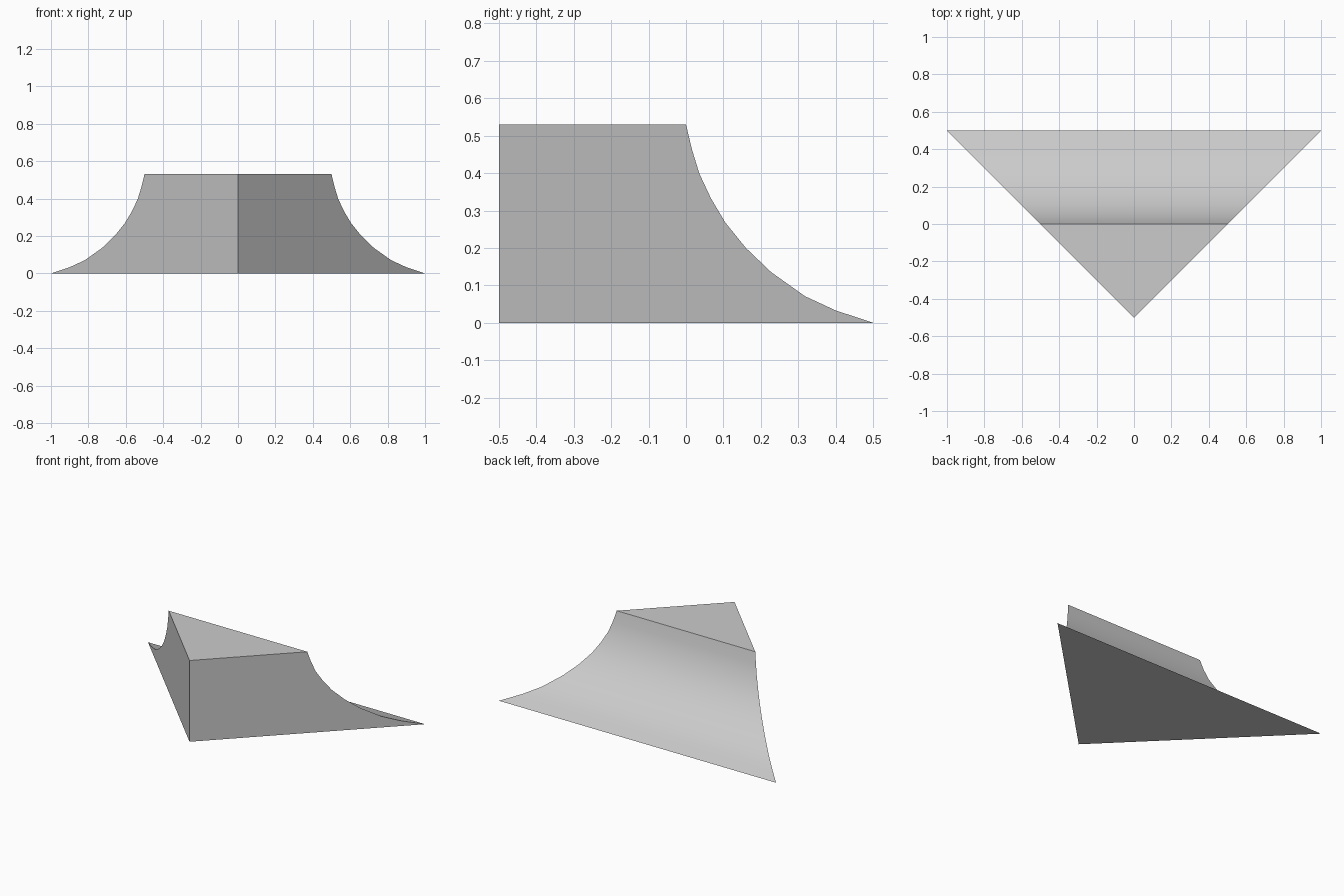
import bpy
import bmesh
import math

cube = bpy.data.objects.get("Cube")
if cube:
    bpy.data.objects.remove(cube, do_unlink=True)

# Single grey material
grey = bpy.data.materials.new("light_grey")
grey.use_nodes = True
colour = (0.6, 0.6, 0.6, 1)
grey.diffuse_color = colour
grey.node_tree.nodes["Principled BSDF"].inputs["Base Color"].default_value = colour

# Side profile (y, z): front corner, top edge, then the concave slope to the back
FRONT = -0.5
profile = [(FRONT, 0), (FRONT, 0.53), (0, 0.53), (0.016, 0.463), (0.036, 0.398),
           (0.067, 0.332), (0.105, 0.268), (0.16, 0.2), (0.228, 0.135),
           (0.318, 0.071), (0.4, 0.033), (0.5, 0)]

# Widen the profile from the front corner to both sides
bm = bmesh.new()
left, right = ([bm.verts.new((side * (y - FRONT), y, z)) for y, z in profile]
               for side in (1, -1))
bm.faces.new(left)
bm.faces.new(right[::-1])
count = len(profile)
for i in range(count):
    j = (i + 1) % count
    bm.faces.new((left[i], right[i], right[j], left[j]))

# Close the sharp front corner
bmesh.ops.remove_doubles(bm, verts=bm.verts, dist=0.0001)
bmesh.ops.recalc_face_normals(bm, faces=bm.faces)

mesh = bpy.data.meshes.new("corner_ramp")
bm.to_mesh(mesh)
bm.free()
mesh.materials.append(grey)
ramp = bpy.data.objects.new("corner_ramp", mesh)
bpy.context.collection.objects.link(ramp)

# Smooth the slope, keep the other edges sharp
bpy.ops.object.select_all(action="DESELECT")
ramp.select_set(True)
bpy.context.view_layer.objects.active = ramp
bpy.ops.object.shade_smooth_by_angle(angle=math.radians(30))
